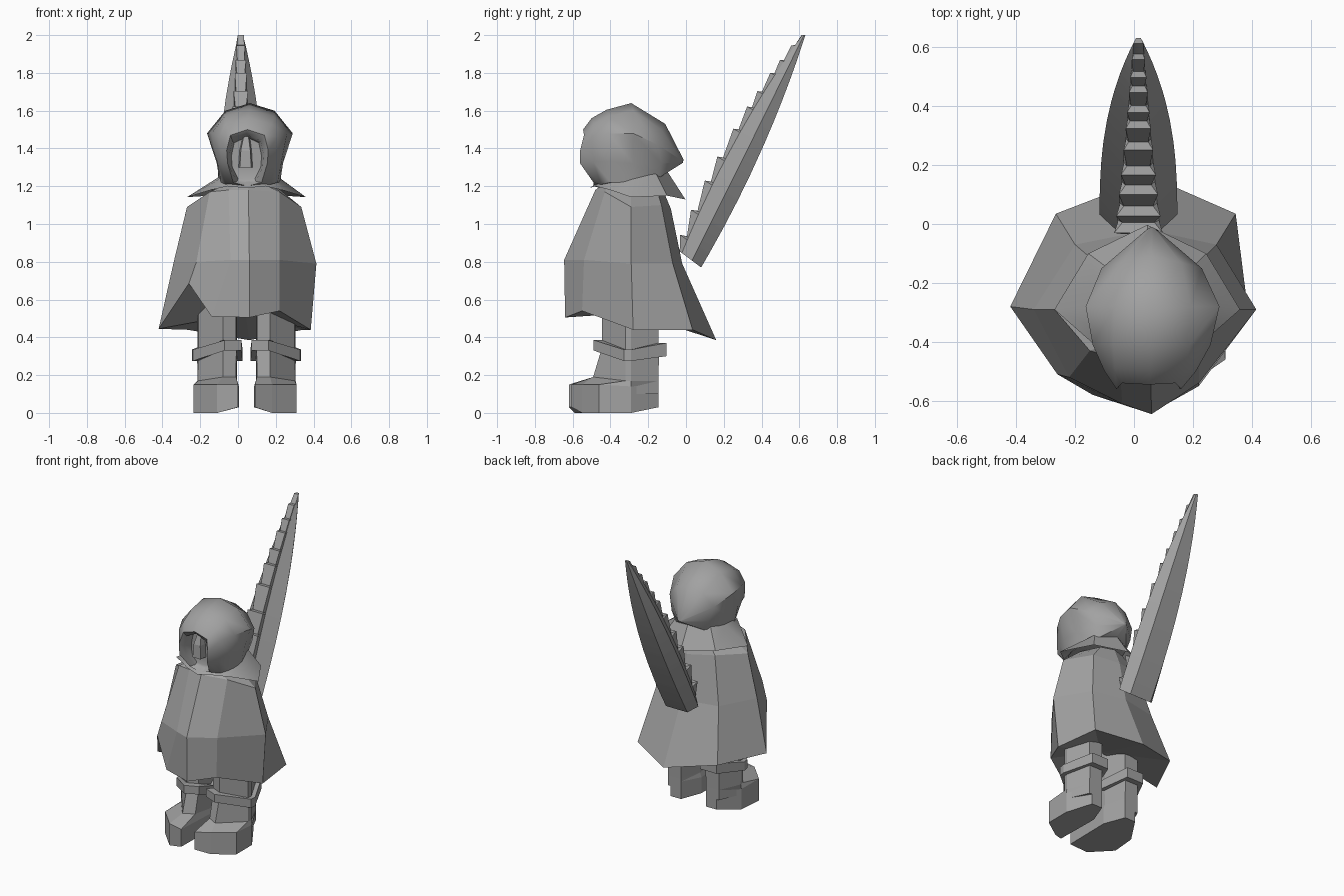
import bpy, bmesh, math
from mathutils import Vector

if "Cube" in bpy.data.objects:
    bpy.data.objects.remove(bpy.data.objects["Cube"])

grey = bpy.data.materials.new("mid_grey")
grey.diffuse_color = (0.36, 0.36, 0.36, 1)
grey.use_nodes = True
grey.node_tree.nodes["Principled BSDF"].inputs["Base Color"].default_value = grey.diffuse_color


def loft(name, rings, cap_start=False, cap_end=False, smooth=None):
    """Skin a list of equal-length closed rings."""
    bm = bmesh.new()
    vs = [[bm.verts.new(p) for p in r] for r in rings]
    n = len(rings[0])
    for a, b in zip(vs, vs[1:]):
        for i in range(n):
            j = (i + 1) % n
            bm.faces.new((a[i], a[j], b[j], b[i]))
    if cap_start:
        bm.faces.new(vs[0])
    if cap_end:
        bm.faces.new(vs[-1])
    bmesh.ops.remove_doubles(bm, verts=bm.verts, dist=0.0005)
    bmesh.ops.recalc_face_normals(bm, faces=bm.faces)
    me = bpy.data.meshes.new(name)
    bm.to_mesh(me)
    bm.free()
    ob = bpy.data.objects.new(name, me)
    bpy.context.collection.objects.link(ob)
    me.materials.append(grey)
    if smooth:
        bpy.ops.object.select_all(action='DESELECT')
        ob.select_set(True)
        bpy.context.view_layer.objects.active = ob
        bpy.ops.object.shade_smooth_by_angle(angle=math.radians(smooth))
    return ob


def mirrored(half, cx):
    """Half outline (dx, y, z) whose first and last points are on the centre."""
    right = [(cx + x, y, z) for x, y, z in half]
    left = [(cx - x, y, z) for x, y, z in half[-2:0:-1]]
    return right + left


# Cape: columns run front, right, back, left, with a raised front left hem
neck = [(.05, -.44, 1.21), (.13, -.41, 1.21), (.2, -.29, 1.2), (.14, -.16, 1.2),
        (.05, -.13, 1.2), (-.04, -.16, 1.2), (-.1, -.29, 1.2), (-.06, -.4, 1.21), (0, -.43, 1.21)]
shoulder = [(.055, -.48, 1.18), (.22, -.43, 1.17), (.335, -.29, 1.09), (.22, -.13, 1.1),
            (.05, -.08, 1.08), (-.13, -.13, 1.1), (-.27, -.29, 1.09), (-.15, -.43, 1.17), (-.05, -.46, 1.18)]
waist = [(.06, -.645, .81), (.22, -.54, .81), (.415, -.29, .79), (.28, -.07, .79),
         (.05, -.02, .79), (-.2, -.07, .79), (-.34, -.29, .8), (-.22, -.52, .8), (-.04, -.61, .81)]
hem = [(.06, -.64, .505), (.22, -.55, .54), (.385, -.28, .44), (.345, .035, .44),
       (.06, .16, .385), (-.265, .035, .44), (-.42, -.28, .445), (-.26, -.51, .685), (-.14, -.58, .51)]
underside = [(.04, -.28, .53)] * 9
loft("cape", [underside, hem, waist, shoulder, neck], cap_end=True)

# Collar: pointed flare below the hood
collar_edge = mirrored([(0, -.51, 1.19), (.1, -.48, 1.2), (.19, -.4, 1.18), (.315, -.29, 1.142),
                        (.2, -.1, 1.15), (0, -.003, 1.13)], .045)
collar_top = mirrored([(0, -.45, 1.23), (.09, -.43, 1.24), (.13, -.38, 1.25), (.155, -.28, 1.25),
                       (.13, -.16, 1.27), (0, -.1, 1.28)], .055)
loft("collar", [collar_edge, collar_top], smooth=35)

# Hood: rings from the recessed face back to the rear point
hood_rings = [
    [(0, -.46, 1.46), (.065, -.46, 1.43), (.08, -.46, 1.36), (.075, -.46, 1.3), (.045, -.45, 1.24), (0, -.45, 1.235)],
    [(0, -.52, 1.475), (.075, -.52, 1.44), (.09, -.52, 1.37), (.085, -.51, 1.3), (.05, -.46, 1.225), (0, -.46, 1.22)],
    [(0, -.545, 1.5), (.09, -.54, 1.47), (.11, -.56, 1.39), (.105, -.56, 1.32), (.075, -.49, 1.22), (0, -.49, 1.2)],
    [(0, -.5, 1.56), (.12, -.49, 1.53), (.155, -.5, 1.46), (.14, -.49, 1.33), (.12, -.45, 1.21), (0, -.45, 1.19)],
    [(0, -.42, 1.605), (.13, -.41, 1.57), (.2, -.41, 1.48), (.17, -.41, 1.33), (.15, -.4, 1.22), (0, -.4, 1.2)],
    [(0, -.29, 1.64), (.13, -.28, 1.6), (.227, -.28, 1.48), (.175, -.28, 1.32), (.16, -.28, 1.22), (0, -.28, 1.2)],
    [(0, -.11, 1.53), (.1, -.13, 1.5), (.17, -.15, 1.42), (.14, -.13, 1.32), (.12, -.15, 1.24), (0, -.12, 1.26)],
    [(0, -.01, 1.335), (.01, -.015, 1.335), (.012, -.015, 1.332), (.01, -.015, 1.33), (.005, -.015, 1.325), (0, -.015, 1.325)],
]
centres = [.045, .045, .05, .055, .06, .063, .06, .06]
loft("hood", [mirrored(r, c) for r, c in zip(hood_rings, centres)],
     cap_start=True, cap_end=True, smooth=48)

# Nose strip inside the hood opening
loft("nose", [[(x0, y, z), (x1, y, z), (x1 + .01, -.44, z), (x0 - .01, -.44, z)]
              for x0, x1, y, z in ((.01, .07, -.51, 1.3), (.015, .065, -.505, 1.39), (.03, .055, -.48, 1.465))],
     cap_start=True, cap_end=True)

# Legs, cuffs and boots: outlines for the right leg, inner side at -x
LEG = [(-.1, -.125), (-.03, -.155), (.1, -.03), (.105, 0), (.04, .145), (-.06, .145), (-.105, 0)]
FOOT = [(-.11, -.315), (-.02, -.26), (.11, -.17), (.11, 0), (.02, .145), (-.06, .145), (-.115, 0)]
FOOT_LEFT = [(-.11, -.33), (.0, -.3), (.125, -.17)] + FOOT[3:]


def ring(outline, cx, s, zs, k=1.0):
    """Outline at heights given as (front, side, back); s mirrors it."""
    out = []
    for x, y in outline:
        z = zs[0] if y < -.1 else zs[1] if y < .1 else zs[2]
        out.append((cx + s * x * k, -.29 + y * k, z))
    return out


for side, cx, s, foot in (("left", -.11, -1, FOOT_LEFT), ("right", .2, 1, FOOT)):
    loft(side + "_leg", [ring(LEG, cx, s, (z, z, z)) for z in (.1, .56)], True, True)
    loft(side + "_cuff", [ring(LEG, cx, s, (.33, .275, .3), k) for k in (1.0, 1.28)]
         + [ring(LEG, cx, s, (.385, .335, .37), k) for k in (1.28, 1.0)])
    sole = [(cx + s * x, -.29 + y, .03 if x < -.1 or y > .1 else .0) for x, y in foot]
    ankle = [(cx + s * x, -.29 + y * (1.3 if y < -.1 else 1), .19 if y < -.1 else .17) for x, y in LEG]
    loft(side + "_boot", [sole, ring(foot, cx, s, (.15, .14, .15)), ankle,
                          ring(LEG, cx, s, (.34, .3, .33), 1.01)], True, True)

# Blade: a tapering curve with stepped teeth along its front strip


def bezier(a, b, c, t):
    a, b, c = Vector(a), Vector(b), Vector(c)
    return a * (1 - t) ** 2 + b * 2 * t * (1 - t) + c * t * t


def blade_ring(t, push, flare):
    back = bezier((.08, .77), (.425, 1.355), (.632, 2.0), t)
    front = bezier((-.04, .86), (.195, 1.485), (.612, 2.0), t)
    out = (front - back).normalized()
    mid, shoulder = back.lerp(front, .4), back.lerp(front, .85)
    w = .12 * (1 - t ** 2.5) + .012
    s = .064 - .05 * t
    pts = [(s * flare, front + out * push), (s * 1.15, shoulder), (w, mid), (w * .62, back)]
    pts += [(-x, p) for x, p in reversed(pts)]
    return [(.015 + x, p.x, p.y) for x, p in pts]


rings = [blade_ring(0, -.008, .9)]
for t in (.056, .166, .296, .405, .535, .64, .715, .805, .87, .945):
    size = 1 - .6 * t
    rings.append(blade_ring(t, .022 * size, 1.35))
    rings.append(blade_ring(t + .012 * size, -.016 * size, .9))
rings.append(blade_ring(1, 0, 1))
loft("blade", rings, True, True, smooth=25)
